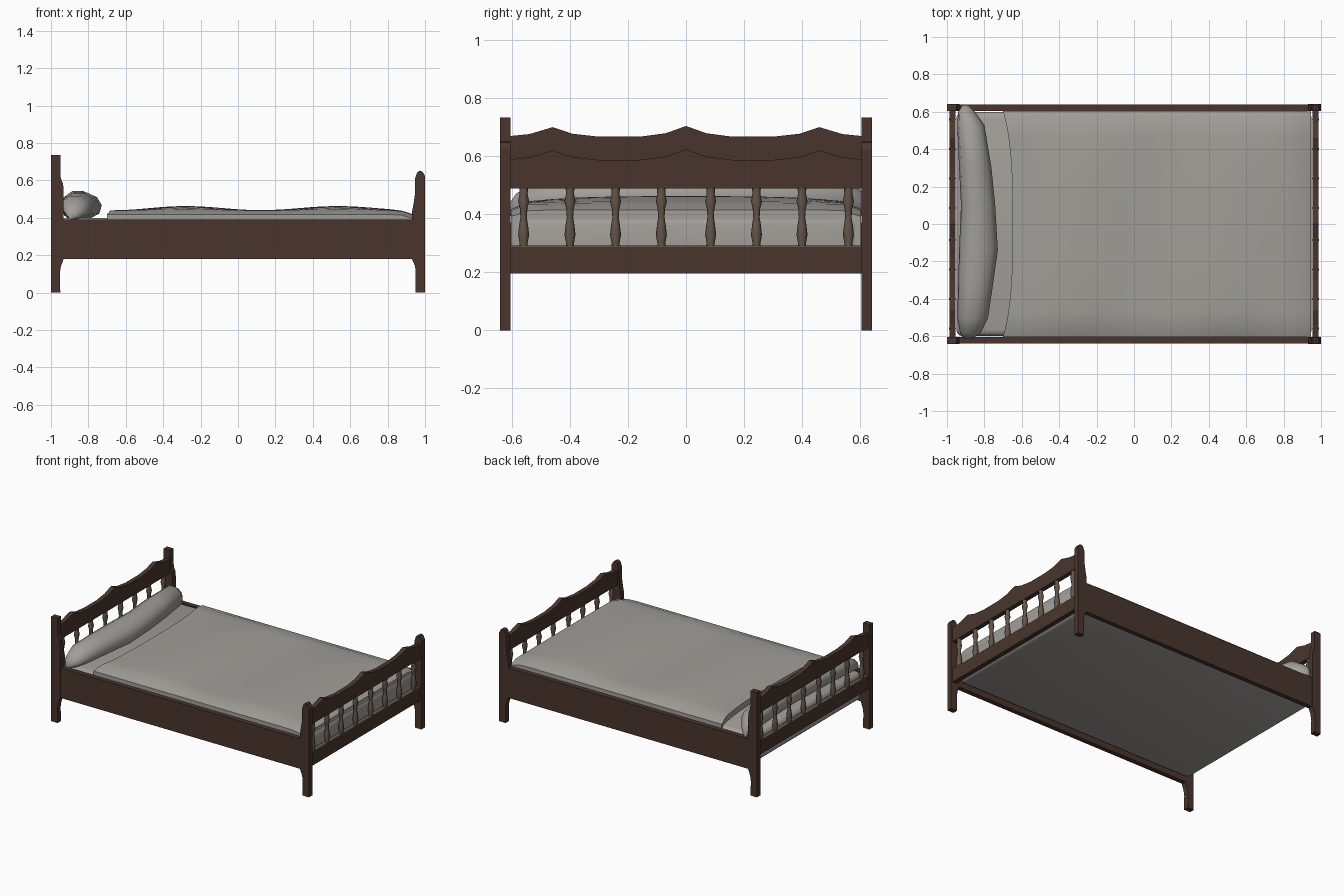
import bpy, bmesh, math
from mathutils import Vector

if "Cube" in bpy.data.objects:
    bpy.data.objects.remove(bpy.data.objects["Cube"])


def material(name, rgb):
    m = bpy.data.materials.new(name)
    m.diffuse_color = (*rgb, 1)
    m.use_nodes = True
    m.node_tree.nodes["Principled BSDF"].inputs["Base Color"].default_value = m.diffuse_color
    return m


WOOD = material("dark wood", (0.068, 0.036, 0.027))
TURNED = material("turned wood", (0.125, 0.092, 0.068))
LINEN = material("grey linen", (0.36, 0.345, 0.32))


def finish(name, bm, mat, smooth=None):
    bmesh.ops.recalc_face_normals(bm, faces=bm.faces)
    me = bpy.data.meshes.new(name)
    bm.to_mesh(me)
    bm.free()
    me.materials.append(mat)
    ob = bpy.data.objects.new(name, me)
    bpy.context.collection.objects.link(ob)
    if smooth:
        bpy.ops.object.select_all(action='DESELECT')
        bpy.context.view_layer.objects.active = ob
        ob.select_set(True)
        bpy.ops.object.shade_smooth_by_angle(angle=math.radians(smooth))
    return ob


def prism(name, pts, offset, mat):
    """Extrude a closed 3D outline along an offset."""
    bm = bmesh.new()
    f = bm.faces.new([bm.verts.new(p) for p in pts])
    r = bmesh.ops.extrude_face_region(bm, geom=[f])
    bmesh.ops.translate(bm, vec=offset, verts=[v for v in r["geom"] if isinstance(v, bmesh.types.BMVert)])
    return finish(name, bm, mat)


def box(name, lo, hi, mat):
    pts = [(lo[0], lo[1], lo[2]), (hi[0], lo[1], lo[2]), (hi[0], hi[1], lo[2]), (lo[0], hi[1], lo[2])]
    return prism(name, pts, (0, 0, hi[2] - lo[2]), mat)


def loft(name, rings, mat, smooth):
    bm = bmesh.new()
    vs = [[bm.verts.new(p) for p in r] for r in rings]
    n = len(rings[0])
    for a, b in zip(vs, vs[1:]):
        for i in range(n):
            bm.faces.new((a[i], a[(i + 1) % n], b[(i + 1) % n], b[i]))
    bm.faces.new(vs[0])
    bm.faces.new(vs[-1])
    return finish(name, bm, mat, smooth)


# Post outlines: (distance inward from the bed end, height)
HEAD_POST = [(0, 0), (0.05, 0), (0.047, 0.10), (0.053, 0.14), (0.068, 0.18), (0.068, 0.54),
             (0.065, 0.58), (0.053, 0.61), (0.05, 0.64), (0.05, 0.735), (0, 0.735)]
FOOT_POST = [(0, 0), (0.05, 0), (0.05, 0.12), (0.055, 0.145), (0.07, 0.18), (0.07, 0.43),
             (0.062, 0.47), (0.055, 0.52), (0.053, 0.61), (0.042, 0.643), (0.028, 0.652),
             (0.014, 0.648), (0, 0.625)]
# Crest of the end panels, one half: (y, height above panel base)
CREST = [(0, 0.135), (0.07, 0.11), (0.16, 0.098), (0.30, 0.098), (0.39, 0.108),
         (0.46, 0.131), (0.54, 0.107), (0.61, 0.1)]
# Turned spindle: (height, radius)
TURNING = [(0, 0.014), (0.012, 0.014), (0.04, 0.019), (0.075, 0.015), (0.1, 0.011),
           (0.13, 0.013), (0.155, 0.019), (0.18, 0.014), (0.2, 0.015)]

# Head and foot ends
for end, sx, post, lift in (("head", -1, HEAD_POST, 0.08), ("foot", 1, FOOT_POST, 0.0)):
    for side, sy in (("front", -1), ("back", 1)):
        pts = [(sx * (1 - d), sy * 0.605, z) for d, z in post]
        prism(f"{end}_post_{side}", pts, (0, sy * 0.037, 0), WOOD)
    # scalloped panel
    base = 0.49 + lift
    top = [(-y, h) for y, h in reversed(CREST[1:])] + CREST
    outline = [(-0.61, 0)] + top + [(0.61, 0)]
    prism(f"{end}_panel", [(sx * 0.955, y, base + h) for y, h in outline], (sx * 0.032, 0, 0), WOOD)
    # lower rail with a thin lighter ledge on top
    xs = sorted((sx * 0.955, sx * 0.987))
    box(f"{end}_rail", (xs[0], -0.61, 0.197 + lift), (xs[1], 0.61, 0.288 + lift), WOOD)
    box(f"{end}_rail_ledge", (xs[0], -0.607, 0.288 + lift), (xs[1], 0.607, 0.292 + lift), TURNED)
    # spindles
    for k, y in enumerate((-0.56, -0.40, -0.243, -0.085, 0.085, 0.243, 0.40, 0.56)):
        rings = [[(sx * 0.971 + r * math.cos(t * math.pi / 4), y + r * math.sin(t * math.pi / 4),
                   0.29 + lift + z) for t in range(8)] for z, r in TURNING]
        loft(f"{end}_spindle_{k + 1}", rings, TURNED, 60)

# Side rails
for side, sy in (("front", -1), ("back", 1)):
    ys = sorted((sy * 0.605, sy * 0.638))
    box(f"side_rail_{side}", (-0.94, ys[0], 0.18), (0.94, ys[1], 0.39), WOOD)

# Mattress: rounded block
bm = bmesh.new()
bmesh.ops.create_cube(bm, size=1)
bmesh.ops.scale(bm, vec=(1.9, 1.2, 0.2), verts=bm.verts)
bmesh.ops.translate(bm, vec=(0, 0, 0.3), verts=bm.verts)
bmesh.ops.bevel(bm, geom=bm.edges[:], offset=0.035, segments=3, profile=0.5, affect='EDGES')
finish("mattress", bm, LINEN, 60)

# Duvet: gently waved sheet draped over the sides and foot
NX, NY = 24, 16
bm = bmesh.new()
grid = []
for i in range(NX + 1):
    u = i / NX
    row = []
    for j in range(NY + 1):
        v = 2 * j / NY - 1
        crown = 1 - abs(v) ** 3
        x = -0.70 + 1.645 * u + 0.05 * (1 - u) ** 6 * crown
        z = 0.438 + (0.014 - 0.011 * math.cos(2 * math.pi * u * 2)) * crown
        drop = max(abs(v) - 0.93, 0) / 0.07
        z -= 0.02 * drop
        z -= 0.025 * max(u - 0.95, 0) / 0.05
        row.append(bm.verts.new((x, 0.604 * math.copysign(min(1, abs(v) ** 0.9), v), z)))
    grid.append(row)
for i in range(NX):
    for j in range(NY):
        bm.faces.new((grid[i][j], grid[i + 1][j], grid[i + 1][j + 1], grid[i][j + 1]))
# skirt down to mattress level
rim = [e for e in bm.edges if e.is_boundary]
r = bmesh.ops.extrude_edge_only(bm, edges=rim)
for v in [g for g in r["geom"] if isinstance(g, bmesh.types.BMVert)]:
    v.co.z = 0.39 if v.co.x < -0.6 and abs(v.co.y) < 0.6 else 0.29
finish("duvet", bm, LINEN, 60)

# Bolster pillow: (y, back x, front x, top z)
rows = [(-0.615, -0.91, -0.87, 0.43), (-0.585, -0.93, -0.82, 0.475), (-0.50, -0.945, -0.78, 0.52),
        (-0.33, -0.94, -0.755, 0.535), (-0.14, -0.935, -0.728, 0.54), (0.1, -0.925, -0.742, 0.54),
        (0.3, -0.935, -0.762, 0.548), (0.53, -0.945, -0.80, 0.535), (0.6, -0.94, -0.85, 0.49),
        (0.635, -0.92, -0.885, 0.45)]
rings = []
for y, xb, xf, zt in rows:
    cx, rx, zb = (xb + xf) / 2, (xf - xb) / 2, 0.393
    cz, rz = (zt + zb) / 2, (zt - zb) / 2
    ring = []
    for t in range(10):
        a = 2 * math.pi * t / 10
        # lean the section so the crest sits toward the headboard
        ring.append((cx + rx * math.cos(a) - 0.1 * rx * math.sin(a), y, cz + rz * math.sin(a)))
    rings.append(ring)
loft("pillow", rings, LINEN, 60)
